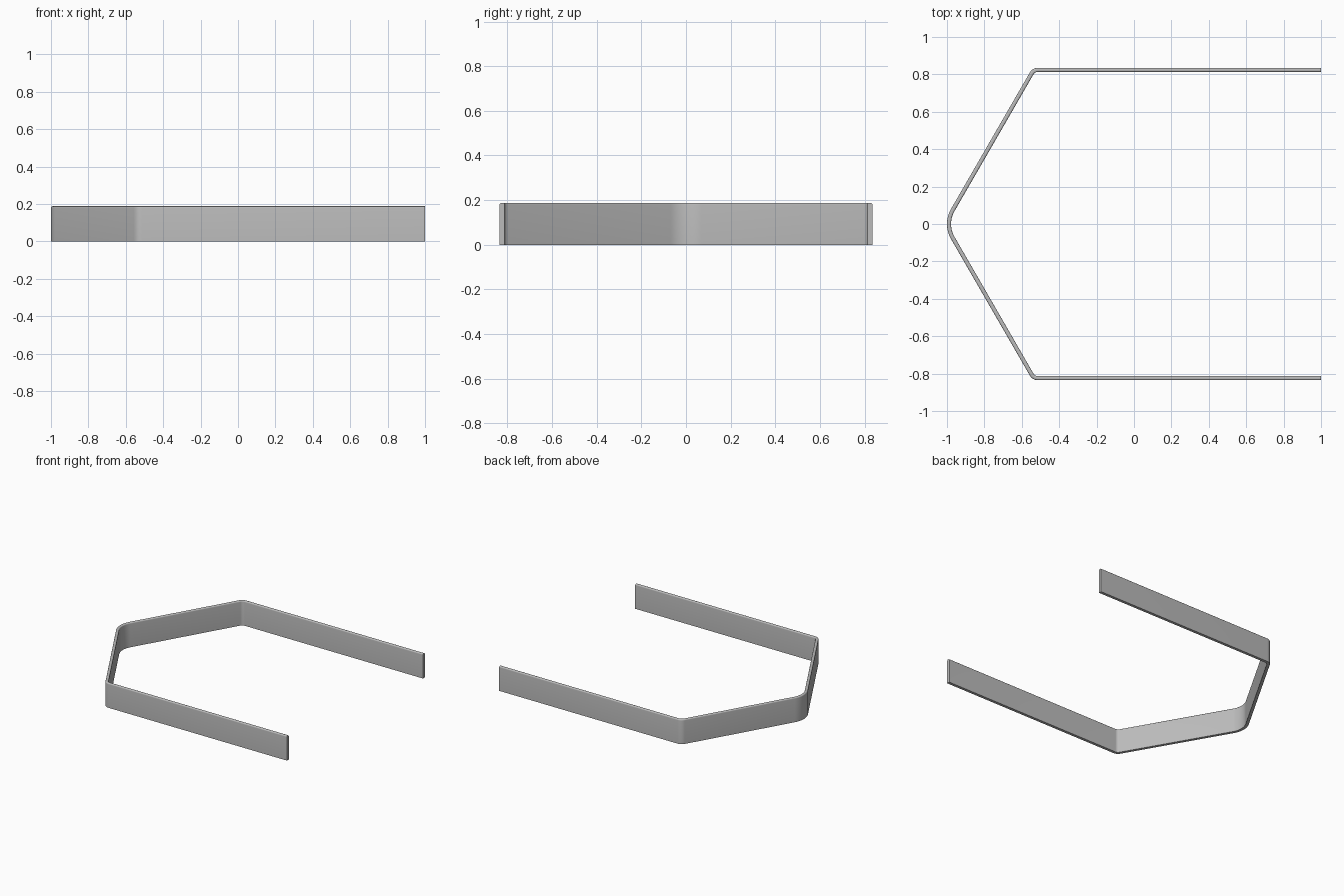
import bpy
import bmesh
from math import sin, cos, tan, radians, pi

cube = bpy.data.objects.get("Cube")
if cube:
    bpy.data.objects.remove(cube)

HALF_WIDTH, HEIGHT, THICK, ROUND = 0.835, 0.188, 0.022, 0.008
NOSE_R, CORNER_R = 0.16, 0.05

mat = bpy.data.materials.new("grey metal")
mat.use_nodes = True
grey = (0.5, 0.5, 0.5, 1)
mat.diffuse_color = grey
mat.node_tree.nodes["Principled BSDF"].inputs["Base Color"].default_value = grey


def arc(cx, cy, r, start, end, steps):
    """Outer-edge points with their outward normals."""
    out = []
    for i in range(steps + 1):
        a = radians(start + (end - start) * i / steps)
        out.append((cx + r * cos(a), cy + r * sin(a), cos(a), sin(a)))
    return out


# Outer path: back arm, corner, slanted side, nose, then mirrored to the front
nose_x = NOSE_R - 1
slope_x = nose_x - NOSE_R * cos(radians(30))
corner_x = slope_x + (HALF_WIDTH - NOSE_R / 2) / tan(radians(60))
corner_x += CORNER_R * tan(radians(30))
half = [(1, HALF_WIDTH, 0, 1)]
half += arc(corner_x, HALF_WIDTH - CORNER_R, CORNER_R, 90, 150, 10)
half += arc(nose_x, 0, NOSE_R, 150, 180, 8)
path = half + [(x, -y, nx, -ny) for x, y, nx, ny in reversed(half[:-1])]

# Strip section (inset, height): square bottom, rounded top edges
section = [(0, 0)]
for cx, first in ((ROUND, pi), (THICK - ROUND, pi / 2)):
    for i in range(6):
        a = first - i * pi / 10
        section.append((cx + ROUND * cos(a), HEIGHT - ROUND + ROUND * sin(a)))
section.append((THICK, 0))

# Sweep the section along the path
bm = bmesh.new()
rings = [[bm.verts.new((x - nx * d, y - ny * d, z)) for d, z in section]
         for x, y, nx, ny in path]
n = len(section)
for a, b in zip(rings, rings[1:]):
    for i in range(n):
        j = (i + 1) % n
        bm.faces.new((a[i], a[j], b[j], b[i]))
bm.faces.new(rings[0])
bm.faces.new(rings[-1][::-1])
bmesh.ops.recalc_face_normals(bm, faces=bm.faces)
mesh = bpy.data.meshes.new("bent_strip")
bm.to_mesh(mesh)
bm.free()
mesh.materials.append(mat)

strip = bpy.data.objects.new("bent_strip", mesh)
bpy.context.collection.objects.link(strip)
bpy.context.view_layer.objects.active = strip
strip.select_set(True)
bpy.ops.object.shade_smooth_by_angle(angle=radians(30))
